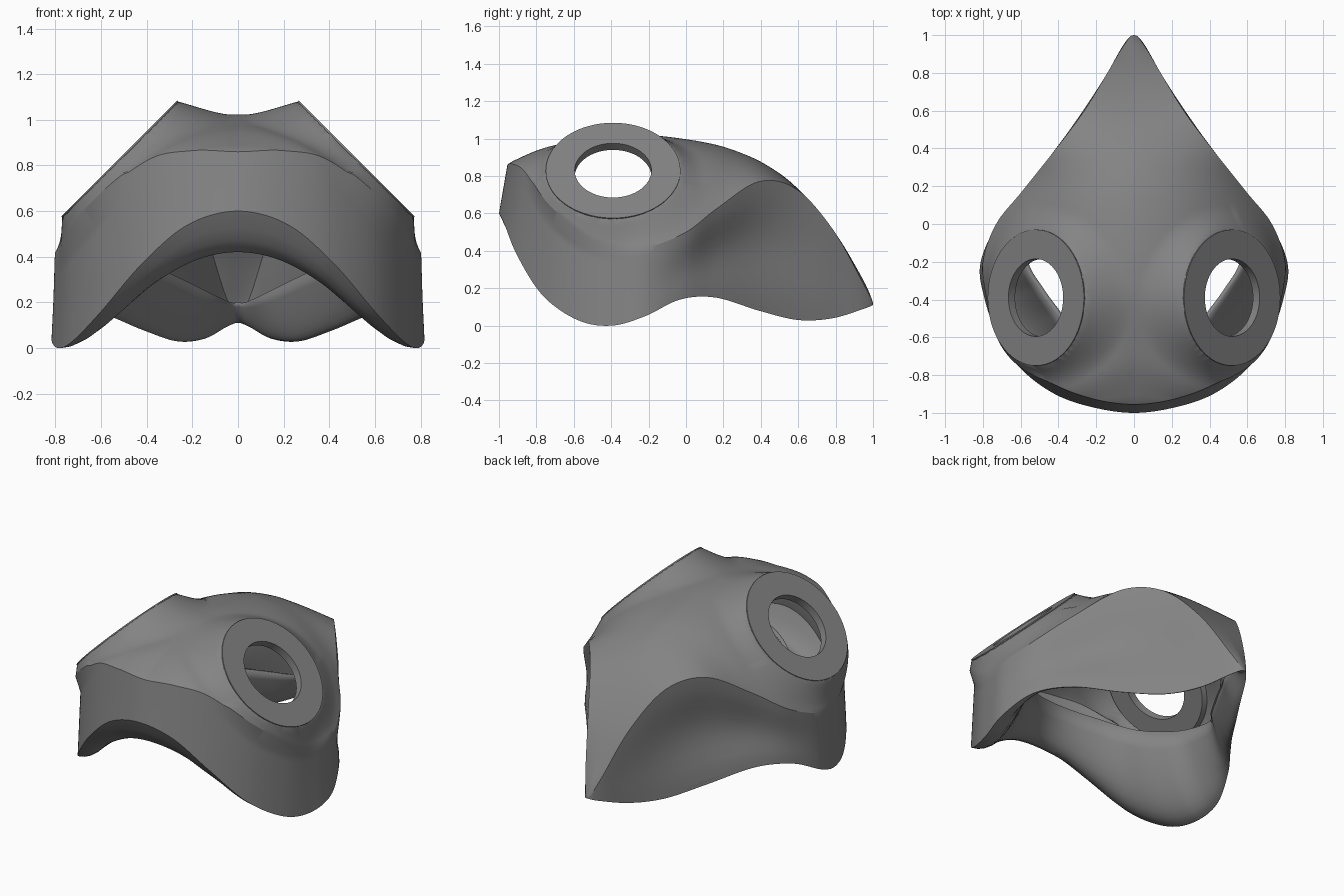
import bpy, bmesh, math
from mathutils import Vector

if "Cube" in bpy.data.objects:
    bpy.data.objects.remove(bpy.data.objects["Cube"])

rubber = bpy.data.materials.new("grey rubber")
rubber.diffuse_color = (0.23, 0.23, 0.23, 1)
rubber.use_nodes = True
rubber.node_tree.nodes["Principled BSDF"].inputs["Base Color"].default_value = rubber.diffuse_color

# Half outline from front centre to nose tip: lower rim, crease, spine, seal edge
RIM = [(0, -1, .6), (.22, -.97, .54), (.42, -.9, .37), (.6, -.765, .16), (.725, -.58, .03),
       (.79, -.4, 0), (.815, -.22, .05), (.74, -.03, .14), (.6, .16, .15), (.42, .39, .08),
       (.27, .6, .03), (.15, .785, .04), (.055, .95, .09), (0, 1, .11)]
CREASE = [(0, -.955, .86), (.2, -.93, .865), (.4, -.86, .82), (.59, -.74, .62), (.72, -.56, .47),
          (.78, -.38, .41), (.8, -.2, .42), (.73, 0, .5), (.595, .17, .63), (.42, .39, .77),
          (.27, .59, .73), (.15, .785, .515), (.055, .945, .23), (0, 1, .12)]
SPINE = [(0, y, z) for y, z in [(-.955, .86), (-.9, .89), (-.75, .95), (-.6, .985), (-.4, 1.02),
         (-.25, 1.022), (-.1, 1.01), (.1, .98), (.25, .94), (.42, .865), (.59, .74),
         (.785, .515), (.95, .24), (1, .12)]]
SEAL = [(0, -.68, .62), (.12, -.66, .61), (.25, -.6, .58), (.34, -.53, .54), (.4, -.45, .5),
        (.48, -.34, .47), (.56, -.2, .45), (.57, 0, .42), (.46, .15, .38), (.33, .35, .34),
        (.2, .55, .28), (.1, .7, .23), (.03, .86, .2), (0, .88, .2)]

PORT = Vector((.52, -.39, .83))
AXIS = Vector((1, 0, 1)).normalized()
R_OUT, R_IN, STEPS = .36, .205, 9


def smooth_path(pts):
    """Catmull-Rom through the stations, mirrored across x at both ends."""
    p = [Vector(q) for q in pts]
    flip = lambda v: Vector((-v.x, v.y, v.z))
    p = [flip(p[1])] + p + [flip(p[-2])]
    out = []
    for i in range(1, len(p) - 2):
        a, b, c, d = p[i - 1:i + 3]
        for k in range(STEPS):
            t = k / STEPS
            out.append(.5 * (2 * b + (c - a) * t + (2 * a - 5 * b + 4 * c - d) * t * t
                             + (3 * b - a - 3 * c + d) * t ** 3))
    return out + [p[-2]]


def bezier(a, b, c, t):
    return a * (1 - t) ** 2 + b * 2 * t * (1 - t) + c * t * t


def axis_dist(p):
    r = p - PORT
    return (r - AXIS * r.dot(AXIS)).length


def flare(p):
    """Pull the dome out to the plane of the port with a concave fillet."""
    width = .16 if p.z < .75 else .13
    u = min(1, max(0, (axis_dist(p) - .358) / width))
    return p + AXIS * (1 - u) ** 2 * (-.003 - (p - PORT).dot(AXIS))


def column(rim, crease, spine, seal, u):
    ctrl = (rim + seal) / 2
    ctrl.z = min(rim.z, seal.z) * (.38 if rim.y < -.35 else 1)
    col = [bezier(seal, ctrl, rim, k / 9) for k in range(9)]
    hollow = .14 * math.exp(-((u - .7) / .12) ** 2)
    for k in range(10):
        s = k / 10
        w = rim.lerp(crease, s)
        w.x *= 1 - hollow * math.sin(math.pi * s) ** 2
        col.append(w)
    ctrl = Vector((crease.x * .6, (crease.y + spine.y) / 2, spine.z))
    col += [flare(bezier(crease, ctrl, spine, k / 54)) for k in range(55)]
    col[-1].x = 0
    return col


def finish(ob, angle):
    ob.data.materials.append(rubber)
    bpy.ops.object.select_all(action='DESELECT')
    ob.select_set(True)
    bpy.context.view_layer.objects.active = ob
    bpy.ops.object.shade_smooth_by_angle(angle=math.radians(angle))


def make(name, bm):
    me = bpy.data.meshes.new(name)
    bm.to_mesh(me)
    bm.free()
    ob = bpy.data.objects.new(name, me)
    bpy.context.collection.objects.link(ob)
    return ob


# Mask shell: seal flange, side wall and dome lofted in one skin
paths = [smooth_path(p) for p in (RIM, CREASE, SPINE, SEAL)]
n = len(paths[0])
bm = bmesh.new()
grid = [[bm.verts.new(p) for p in column(*s, i / (n - 1))] for i, s in enumerate(zip(*paths))]
for a, b in zip(grid, grid[1:]):
    for j in range(len(a) - 1):
        bm.faces.new((a[j], b[j], b[j + 1], a[j + 1]))
bmesh.ops.remove_doubles(bm, verts=bm.verts, dist=.0005)
# opening under the port ring
hole = [f for f in bm.faces if axis_dist(f.calc_center_median()) < .28
        and (f.calc_center_median() - PORT).dot(AXIS) > -.15]
bmesh.ops.delete(bm, geom=hole, context='FACES')
shell = make("mask_shell", bm)
finish(shell, 28)
# wall thins out towards the nose tip
group = shell.vertex_groups.new(name="thickness")
for v in shell.data.vertices:
    group.add([v.index], min(1, max(.05, (.9 - v.co.y) / .5)), 'REPLACE')
m = shell.modifiers.new("Mirror", 'MIRROR')
m.merge_threshold = .001
s = shell.modifiers.new("Thickness", 'SOLIDIFY')
s.thickness, s.offset = .022, -1
s.vertex_group = "thickness"

# Port rings, one on each cheek
for side, name in ((1, "right_port_ring"), (-1, "left_port_ring")):
    bm = bmesh.new()
    normal = Vector((AXIS.x * side, 0, AXIS.z))
    centre = Vector((PORT.x * side, PORT.y, PORT.z))
    u, v = Vector((0, 1, 0)), normal.cross(Vector((0, 1, 0)))
    profile = [(R_OUT, 0), (R_IN, 0), (R_IN, -.05), (R_OUT - .03, -.05), (R_OUT, -.006)]
    seg, m = 96, len(profile)
    rings = [[bm.verts.new(centre + (u * math.cos(a) + v * math.sin(a)) * r + normal * h)
              for r, h in profile] for a in (2 * math.pi * k / seg for k in range(seg))]
    for k in range(seg):
        a, b = rings[k], rings[(k + 1) % seg]
        for j in range(m):
            bm.faces.new((a[j], b[j], b[(j + 1) % m], a[(j + 1) % m]))
    bmesh.ops.recalc_face_normals(bm, faces=bm.faces)
    finish(make(name, bm), 30)
